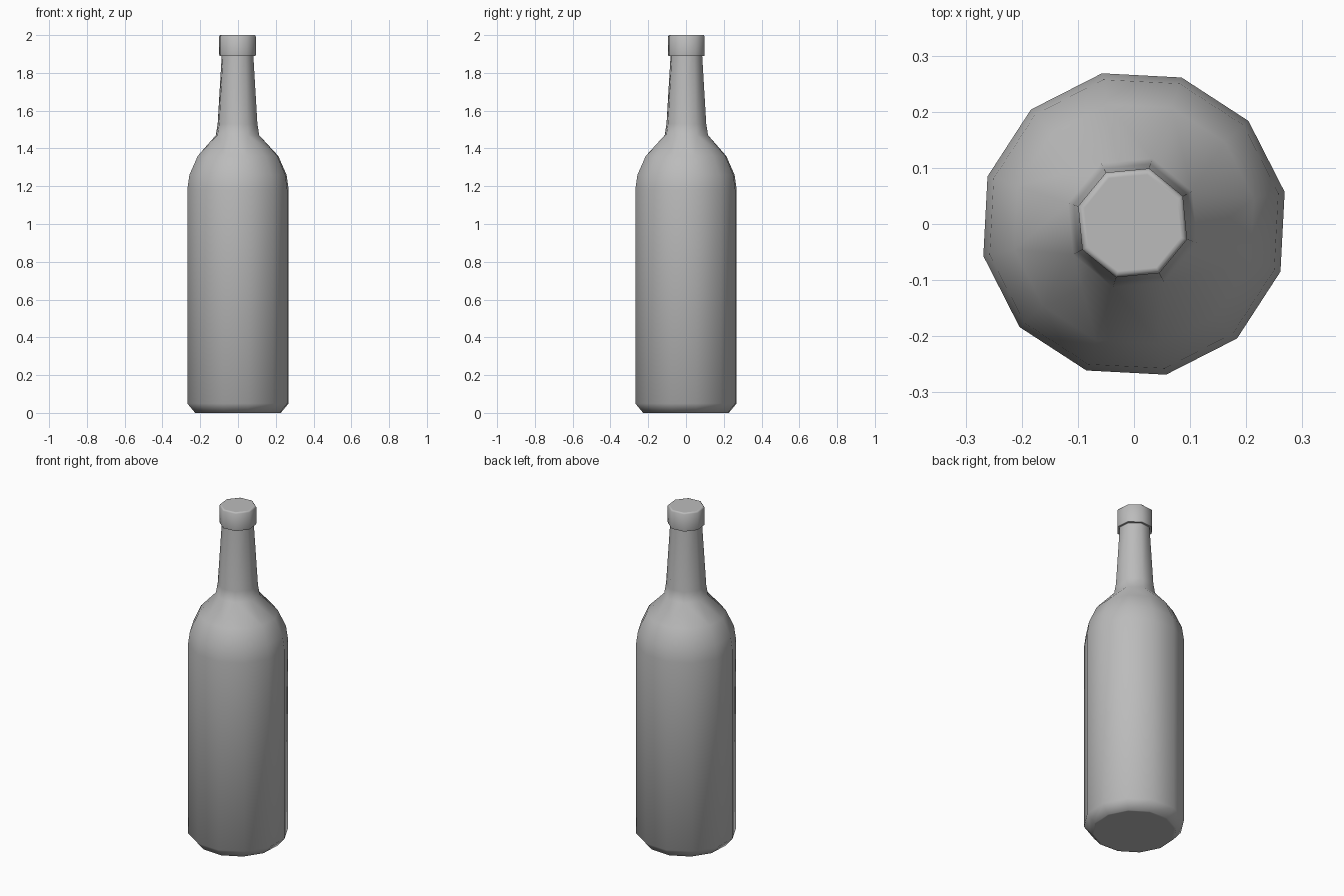
import bpy, bmesh
from math import cos, sin, tau, radians

cube = bpy.data.objects.get("Cube")
if cube:
    bpy.data.objects.remove(cube, do_unlink=True)

glass = bpy.data.materials.new("plain grey")
glass.use_nodes = True
glass.diffuse_color = (0.5, 0.5, 0.5, 1)
glass.node_tree.nodes["Principled BSDF"].inputs["Base Color"].default_value = glass.diffuse_color

BODY = (12, radians(12), 0, 0)              # sides, first corner, centre x, y
NECK = (8, radians(28), -0.0025, 0.002)


def ring(bm, shape, radius, z):
    n, start, cx, cy = shape
    angles = [start + tau * i / n for i in range(n)]
    return [(a, bm.verts.new((cx + radius * cos(a), cy + radius * sin(a), z))) for a in angles]


def skin(bm, low, high):
    """Join two rings with quads, or with triangles where side counts differ."""
    n, m = len(low), len(high)
    if n == m:
        for i in range(n):
            j = (i + 1) % n
            bm.faces.new((low[i][1], low[j][1], high[j][1], high[i][1]))
        return
    i = j = 0
    while i < n or j < m:
        next_low = low[0][0] + tau * (i + 1) / n
        next_high = high[0][0] + tau * (j + 1) / m
        a, b = low[i % n][1], high[j % m][1]
        if j == m or (i < n and next_low <= next_high):
            i += 1
            bm.faces.new((a, low[i % n][1], b))
        else:
            j += 1
            bm.faces.new((a, high[j % m][1], b))


def lathe(name, profile):
    bm = bmesh.new()
    rings = [ring(bm, *p) for p in profile]
    for low, high in zip(rings, rings[1:]):
        skin(bm, low, high)
    for end in (rings[0], rings[-1]):
        bm.faces.new([v for _, v in end])
    bmesh.ops.recalc_face_normals(bm, faces=bm.faces)
    mesh = bpy.data.meshes.new(name)
    bm.to_mesh(mesh)
    bm.free()
    mesh.materials.append(glass)
    obj = bpy.data.objects.new(name, mesh)
    bpy.context.collection.objects.link(obj)
    bpy.ops.object.select_all(action='DESELECT')
    obj.select_set(True)
    bpy.context.view_layer.objects.active = obj
    bpy.ops.object.shade_smooth_by_angle(angle=radians(60))
    return obj


# Base, straight side, shoulder and tapering neck
lathe("bottle_body", [
    (BODY, 0.22, 0), (BODY, 0.232, 0), (BODY, 0.2745, 0.05),
    (BODY, 0.2745, 1.18), (BODY, 0.263, 1.26), (BODY, 0.218, 1.36),
    (NECK, 0.12, 1.47), (NECK, 0.11, 1.53), (NECK, 0.087, 1.9),
])

# Collar closing the mouth, with a fine bevel round the top
lathe("mouth_cap", [
    (NECK, 0.1, 1.89), (NECK, 0.1015, 1.9), (NECK, 0.1015, 1.993),
    (NECK, 0.096, 2.0), (NECK, 0.09, 2.0),
])
